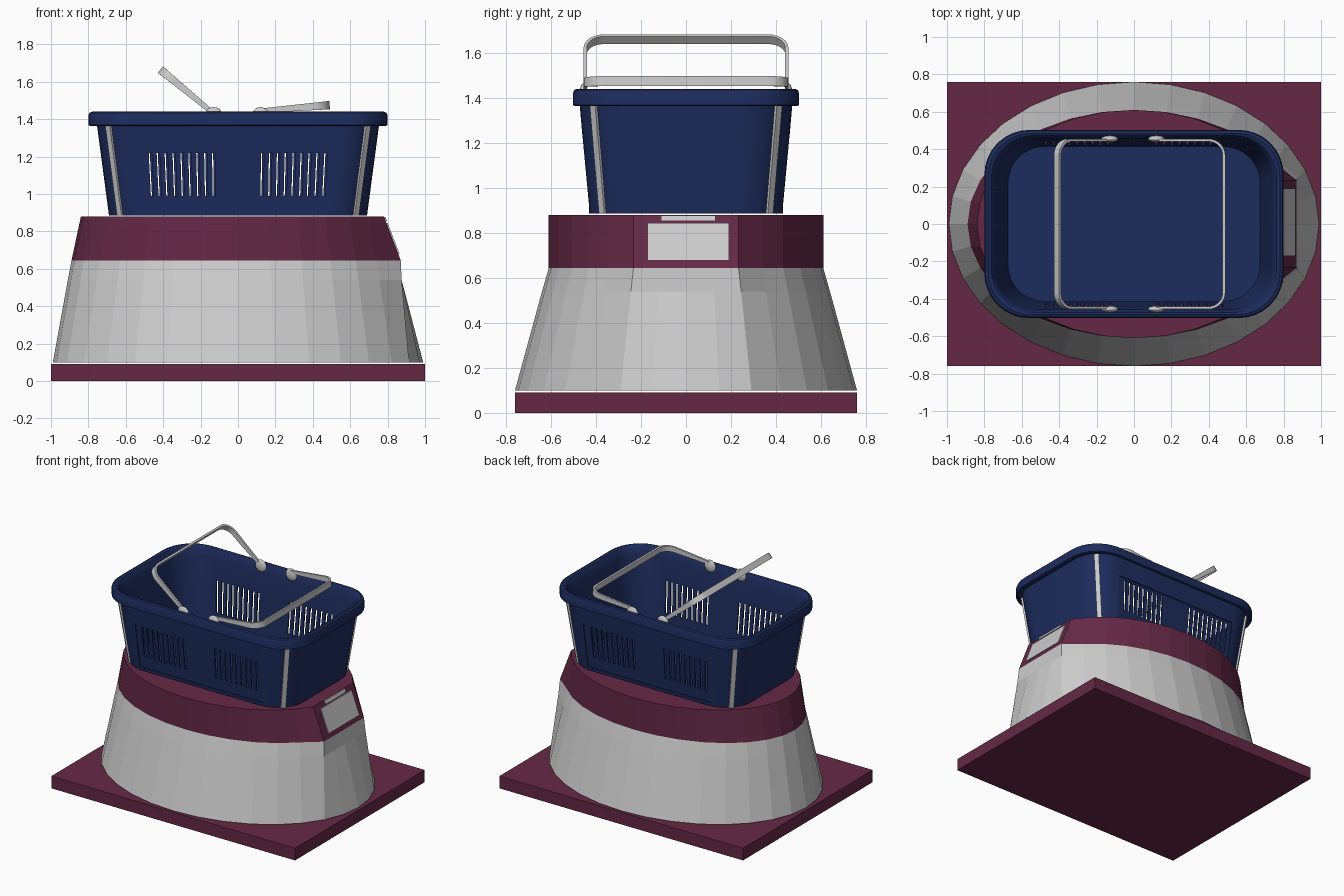
import bpy, bmesh
from math import sin, cos, pi, atan2
from mathutils import Vector

if "Cube" in bpy.data.objects:
    bpy.data.objects.remove(bpy.data.objects["Cube"])


def material(name, rgb):
    m = bpy.data.materials.new(name)
    m.diffuse_color = (*rgb, 1)
    m.use_nodes = True
    m.node_tree.nodes["Principled BSDF"].inputs["Base Color"].default_value = m.diffuse_color
    return m


MAROON = material("maroon", (0.13, 0.022, 0.06))
NAVY = material("navy", (0.012, 0.025, 0.11))


def make(name, verts, faces, mat=None, smooth=False):
    me = bpy.data.meshes.new(name)
    me.from_pydata(verts, [], faces)
    bm = bmesh.new()
    bm.from_mesh(me)
    bmesh.ops.recalc_face_normals(bm, faces=bm.faces)
    bm.to_mesh(me)
    bm.free()
    ob = bpy.data.objects.new(name, me)
    bpy.context.collection.objects.link(ob)
    if mat:
        me.materials.append(mat)
    if smooth:
        smooth_shade(ob)
    return ob


def smooth_shade(ob):
    bpy.ops.object.select_all(action='DESELECT')
    ob.select_set(True)
    bpy.context.view_layer.objects.active = ob
    bpy.ops.object.shade_smooth_by_angle(angle=pi / 6)


def loft(rings, cap_start=True, cap_end=True):
    n = len(rings[0])
    verts = [v for r in rings for v in r]
    faces = [(i * n + j, i * n + (j + 1) % n, (i + 1) * n + (j + 1) % n, (i + 1) * n + j)
             for i in range(len(rings) - 1) for j in range(n)]
    if cap_start:
        faces.append(tuple(range(n)))
    if cap_end:
        faces.append(tuple(range(len(verts) - n, len(verts))))
    return verts, faces


def merge(parts):
    verts, faces = [], []
    for v, f in parts:
        faces += [tuple(i + len(verts) for i in q) for q in f]
        verts += v
    return verts, faces


# --- base plate ---
def rect(hx, hy, z):
    return [(-hx, -hy, z), (hx, -hy, z), (hx, hy, z), (-hx, hy, z)]


make("base_plate", *loft([rect(1, 0.76, 0), rect(1, 0.76, 0.09)]), MAROON)


# --- oval pedestal, with a flat console face on the right ---
def oval(rx, ry, z, flat=None):
    ring = []
    for k in range(32):
        a = 2 * pi * k / 32
        x = rx * cos(a)
        if flat and (k <= 2 or k >= 30):
            x = flat
        ring.append((x, ry * sin(a), z))
    return ring


make("pedestal_skirt", *loft([oval(0.99, 0.76, 0.1), oval(0.91, 0.64, 0.54, 0.875),
                              oval(0.89, 0.61, 0.645, 0.87)]))
make("pedestal_band", *loft([oval(0.89, 0.61, 0.645, 0.87), oval(0.84, 0.61, 0.88, 0.78)]), MAROON)


# --- screen and slot plate lying on the sloped console face ---
def console_plate(name, y0, y1, z0, z1):
    def ring(z):
        x = 0.78 + (0.88 - z) * 0.383
        return [(x - 0.01, y0, z), (x + 0.007, y0, z), (x + 0.007, y1, z), (x - 0.01, y1, z)]
    make(name, *loft([ring(z0), ring(z1)]))


console_plate("console_screen", -0.17, 0.19, 0.68, 0.845)
console_plate("console_strip", -0.11, 0.13, 0.855, 0.878)


# --- basket shell ---
def round_rect(hx, hy, r, z, seg=8):
    ring = []
    for q, (sx, sy) in enumerate(((1, 1), (-1, 1), (-1, -1), (1, -1))):
        for k in range(seg + 1):
            a = pi / 2 * (q + k / seg)
            ring.append((sx * (hx - r) + r * cos(a), sy * (hy - r) + r * sin(a), z))
    return ring


profile = [(0.69, 0.43, 0.21, 0.886), (0.755, 0.473, 0.22, 1.375), (0.785, 0.488, 0.23, 1.375),
           (0.788, 0.49, 0.23, 1.363), (0.80, 0.503, 0.24, 1.368), (0.80, 0.503, 0.24, 1.42),
           (0.794, 0.497, 0.235, 1.434), (0.78, 0.485, 0.23, 1.44), (0.762, 0.474, 0.22, 1.435),
           (0.75, 0.465, 0.215, 1.42), (0.737, 0.455, 0.205, 1.37), (0.674, 0.414, 0.195, 0.905)]
basket = make("basket", *loft([round_rect(*p) for p in profile]), NAVY)


def wall_y(z):
    return 0.43 + 0.043 * (z - 0.886) / 0.489


def wall_block(x0, x1, z0, z1, d0, d1, side):
    # block following the sloped long wall, from depth d0 to d1 (outward)
    def ring(z):
        s = 0.95 + 0.05 * (z - 0.886) / 0.49
        y = wall_y(z)
        return [(x0 * s, side * (y + d0), z), (x1 * s, side * (y + d0), z),
                (x1 * s, side * (y + d1), z), (x0 * s, side * (y + d1), z)]
    return loft([ring(z0), ring(z1)])


# --- recessed panels and ventilation slots in the long walls ---
recess = [wall_block(-0.53, 0.53, 0.91, 1.235, -0.007, 0.05, s) for s in (-1, 1)]
slots = []
for side in (-1, 1):
    for start in (-0.49, 0.12):
        for k in range(9):
            x = start + 0.043 * k - side * 0.005
            slots.append(wall_block(x, x + 0.016, 0.99, 1.22, -0.05, 0.03, side))
bpy.context.view_layer.objects.active = basket
for name, parts in (("recess_cutter", recess), ("slot_cutter", slots)):
    cutter = make(name, *merge(parts))
    cutter.hide_render = True
    mod = basket.modifiers.new(name, 'BOOLEAN')
    mod.operation, mod.solver, mod.object = 'DIFFERENCE', 'EXACT', cutter
    bpy.ops.object.modifier_apply(modifier=name)
    bpy.data.objects.remove(cutter)
smooth_shade(basket)

# --- pale corner strips ---
strips = []
for sx in (-1, 1):
    for sy in (-1, 1):
        out = Vector((sx, sy, 0)).normalized()
        side = Vector((-sy, sx, 0)).normalized() * 0.017
        rings = []
        for x, y, z in ((0.628, 0.368, 0.886), (0.691, 0.409, 1.366)):
            c = Vector((sx * x, sy * y, z))
            rings.append([c + side - out * 0.008, c + side + out * 0.01,
                          c - side + out * 0.01, c - side - out * 0.008])
        strips.append(loft(rings))
make("corner_strips", *merge(strips))


# --- swinging handles: a thin strap with rounded corners, wider at the grip ---
def handle(name, pivot, tip):
    p = Vector((pivot[0], 0, pivot[1]))
    d = Vector((tip[0], 0, tip[1])) - p
    length = d.length
    d.normalize()
    n = Vector((-d.z, 0, d.x))
    half, r = 0.455, 0.09

    def path(off):
        rr = r - off
        arc = [(length - r + rr * sin(a), half - r + rr * cos(a))
               for a in (pi / 2 * k / 8 for k in range(9))]
        pts = [(0, half - off)] + arc
        return pts + [(u, -y) for u, y in reversed(pts)]

    rings = []
    for (u0, y0), (u1, y1) in zip(path(0), path(0.014)):
        w = 0.012 + 0.010 * u0 / length
        a = p + d * u0 + Vector((0, y0, 0))
        b = p + d * u1 + Vector((0, y1, 0))
        rings.append([a + n * w, b + n * w, b - n * w, a - n * w])
    make(name, *loft(rings), smooth=True)

    # flattened round pivots inside the rim
    for label, s in (("front", -1), ("back", 1)):
        bpy.ops.mesh.primitive_uv_sphere_add(segments=20, ring_count=10, radius=0.045,
                                             location=(pivot[0], s * 0.455, 1.42))
        ob = bpy.context.object
        ob.name = f"{name}_pivot_{label}"
        ob.scale = (1, 0.4, 1)
        smooth_shade(ob)


handle("raised_handle", (-0.13, 1.43), (-0.415, 1.665))
handle("lowered_handle", (0.12, 1.445), (0.49, 1.475))
